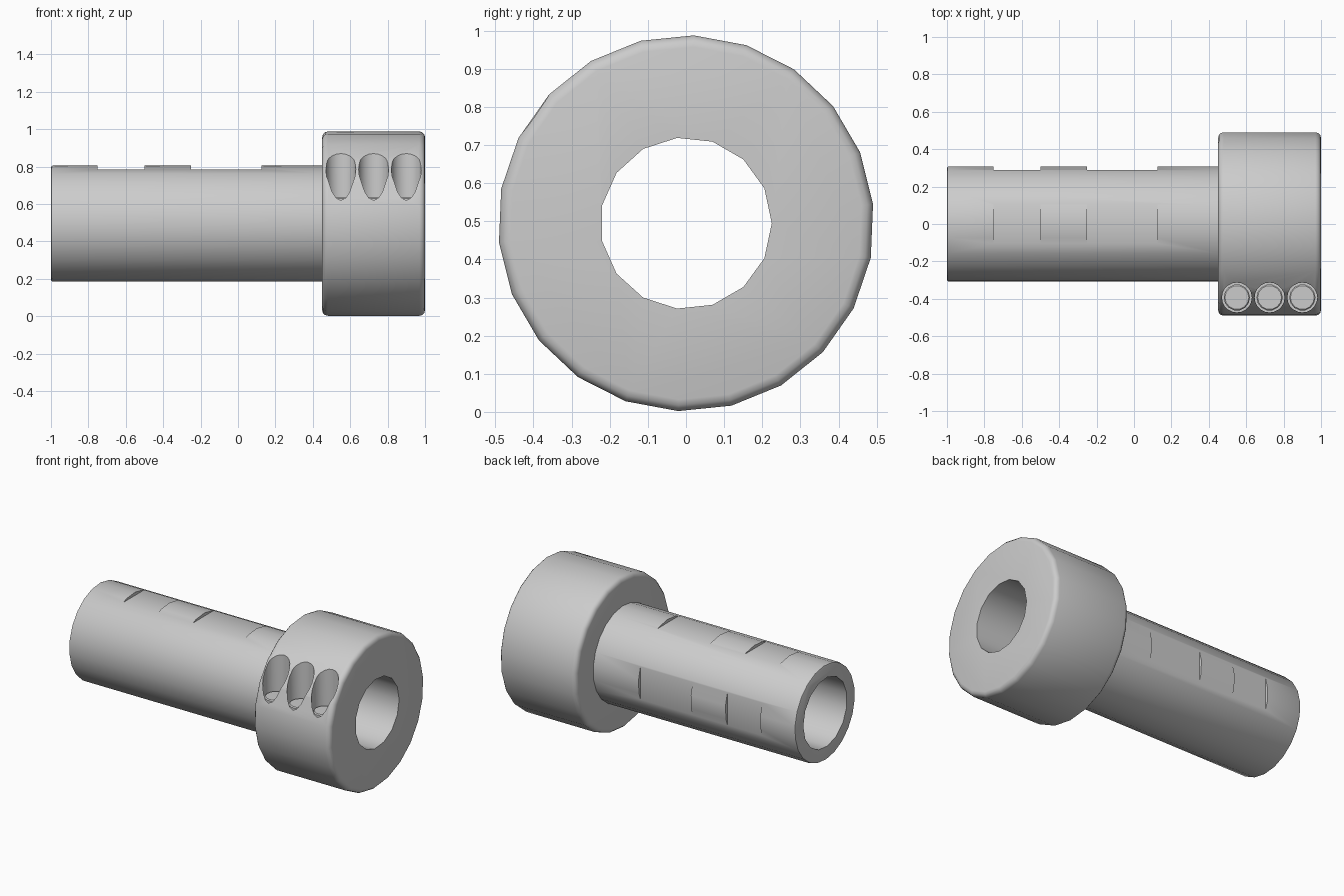
import bpy, bmesh, math
from mathutils import Vector

if "Cube" in bpy.data.objects:
    bpy.data.objects.remove(bpy.data.objects["Cube"], do_unlink=True)

AXIS_Z = 0.495
BORE_R = 0.225
PHASE = math.radians(5.8)

steel = bpy.data.materials.new("grey steel")
steel.use_nodes = True
steel.diffuse_color = (0.6, 0.6, 0.6, 1)
steel.node_tree.nodes["Principled BSDF"].inputs["Base Color"].default_value = (0.6, 0.6, 0.6, 1)


def prism(name, radius, sides, start, end, along="x", centre=(0, 0), phase=0.0):
    """Solid regular prism along the x or z axis, centred on the other two."""
    bm = bmesh.new()
    ring = []
    for i in range(sides):
        a = phase + math.tau * i / sides
        u, v = centre[0] + radius * math.cos(a), centre[1] + radius * math.sin(a)
        ring.append(bm.verts.new((start, u, v) if along == "x" else (u, v, start)))
    cap = bm.faces.new(ring)
    out = bmesh.ops.extrude_face_region(bm, geom=[cap], use_keep_orig=True)
    move = Vector((end - start, 0, 0) if along == "x" else (0, 0, end - start))
    bmesh.ops.translate(bm, vec=move, verts=[e for e in out["geom"] if isinstance(e, bmesh.types.BMVert)])
    bmesh.ops.recalc_face_normals(bm, faces=bm.faces)
    return finish(bm, name)


def box(name, low, high):
    bm = bmesh.new()
    bmesh.ops.create_cube(bm, size=1)
    for v in bm.verts:
        v.co = [l + (c + 0.5) * (h - l) for c, l, h in zip(v.co, low, high)]
    return finish(bm, name)


def finish(bm, name):
    mesh = bpy.data.meshes.new(name)
    bm.to_mesh(mesh)
    bm.free()
    mesh.materials.append(steel)
    obj = bpy.data.objects.new(name, mesh)
    bpy.context.collection.objects.link(obj)
    return obj


def round_rim(obj, width, segments, positions, axis=0):
    """Bevel the end edges lying at the given positions along an axis."""
    bm = bmesh.new()
    bm.from_mesh(obj.data)
    rim = [e for e in bm.edges
           if any(all(abs(v.co[axis] - p) < 1e-4 for v in e.verts) for p in positions)]
    bmesh.ops.bevel(bm, geom=rim, offset=width, segments=segments, profile=0.5, affect="EDGES")
    bm.to_mesh(obj.data)
    bm.free()


def cut(obj, cutter):
    mod = obj.modifiers.new("cut", "BOOLEAN")
    mod.operation, mod.solver, mod.object = "DIFFERENCE", "EXACT", cutter
    cutter.hide_render = True
    bpy.context.view_layer.objects.active = obj
    bpy.ops.object.modifier_apply(modifier=mod.name)
    bpy.data.objects.remove(cutter, do_unlink=True)


def smooth(obj, degrees):
    bpy.ops.object.select_all(action="DESELECT")
    obj.select_set(True)
    bpy.context.view_layer.objects.active = obj
    bpy.ops.object.shade_smooth_by_angle(angle=math.radians(degrees))


centre = (0, AXIS_Z)

# Shaft: bevelled free end, flats on the top and back, through bore
shaft = prism("shaft", 0.31, 22, -1, 0.45, "x", centre, PHASE)
round_rim(shaft, 0.01, 2, [-1])
for x0, x1 in ((-0.75, -0.5), (-0.25, 0.125)):
    cut(shaft, box("top_flat", (x0, -0.2, AXIS_Z + 0.289), (x1, 0.2, 1)))
    cut(shaft, box("back_flat", (x0, 0.289, AXIS_Z - 0.2), (x1, 0.5, AXIS_Z + 0.2)))
cut(shaft, prism("bore", BORE_R, 15, -1.1, 1.1, "x", centre))

# Collar: rounded rims and the same bore
collar = prism("collar", 0.493, 22, 0.45, 1, "x", centre, PHASE)
round_rim(collar, 0.03, 3, [0.45, 1])
cut(collar, prism("bore", BORE_R, 15, 0.3, 1.1, "x", centre))

# Three screw pockets in the collar, each with a sunken screw head
for i, x in enumerate((0.55, 0.725, 0.9)):
    spot = (x, -0.393)
    cut(collar, prism("pocket", 0.08, 20, 0.56, 1.1, "z", spot))
    screw = prism(f"screw_{i + 1}", 0.07, 14, 0.54, 0.635, "z", spot)
    round_rim(screw, 0.006, 1, [0.635], axis=2)
    smooth(screw, 30)

for part in (shaft, collar):
    smooth(part, 35)
